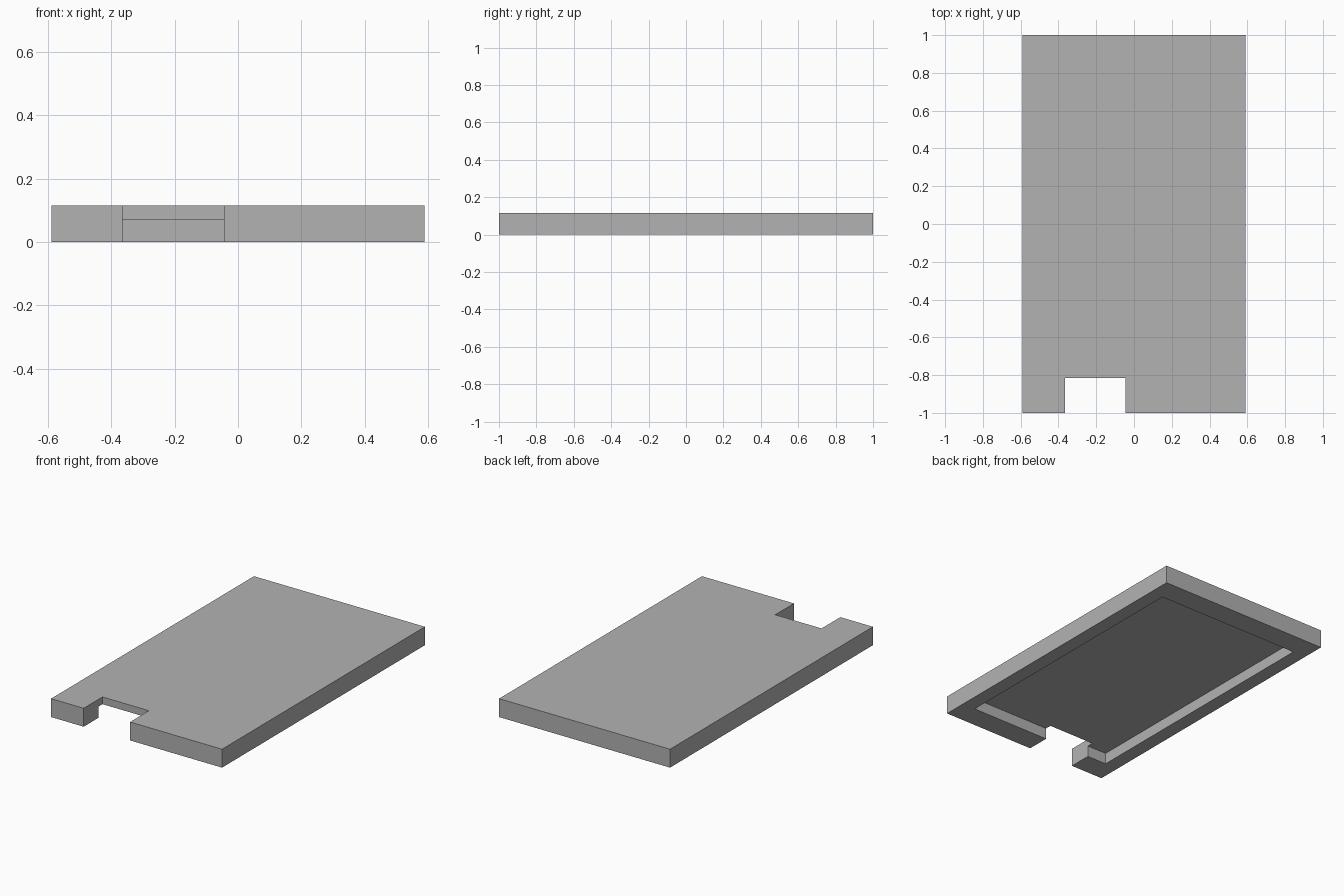
import bpy

if "Cube" in bpy.data.objects:
    bpy.data.objects.remove(bpy.data.objects["Cube"], do_unlink=True)

HALF_WIDTH, HEIGHT = 0.59, 0.115
RIM_X, RIM_Y, CAVITY_TOP = 0.5, 0.855, 0.07


def box(name, low, high):
    """Axis-aligned box between two corners."""
    bpy.ops.mesh.primitive_cube_add(size=1)
    obj = bpy.context.object
    obj.name = obj.data.name = name
    for v in obj.data.vertices:
        v.co = [h if c > 0 else l for c, l, h in zip(v.co, low, high)]
    return obj


def cut(target, cutter):
    """Subtract the cutter, then discard it."""
    cutter.hide_render = True
    mod = target.modifiers.new(cutter.name, "BOOLEAN")
    mod.operation, mod.solver, mod.object = "DIFFERENCE", "EXACT", cutter
    bpy.context.view_layer.objects.active = target
    bpy.ops.object.modifier_apply(modifier=mod.name)
    bpy.data.objects.remove(cutter, do_unlink=True)


# Slab that forms the cover
cover = box("cover", (-HALF_WIDTH, -1, 0), (HALF_WIDTH, 1, HEIGHT))

# Hollow underside, leaving a rim all round
cut(cover, box("underside_hollow", (-RIM_X, -RIM_Y, -0.1), (RIM_X, RIM_Y, CAVITY_TOP)))

# Notch through the front edge, reaching into the hollow
cut(cover, box("front_notch", (-0.365, -1.1, -0.1), (-0.045, -0.815, 0.2)))

# Plain grey finish
grey = bpy.data.materials.new("mid_grey")
grey.use_nodes = True
colour = (0.448, 0.448, 0.448, 1)
grey.diffuse_color = colour
grey.node_tree.nodes["Principled BSDF"].inputs["Base Color"].default_value = colour
cover.data.materials.clear()
cover.data.materials.append(grey)
